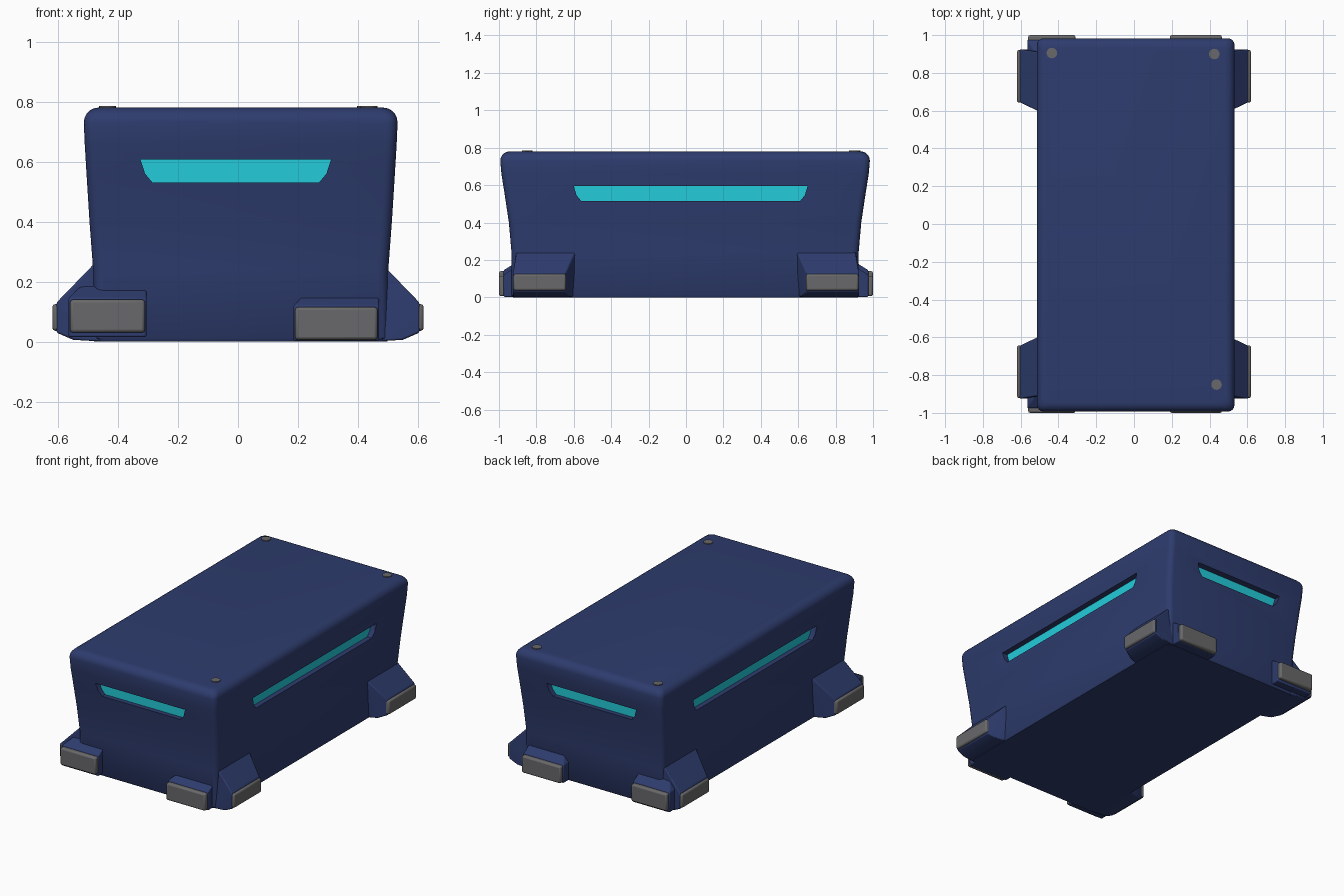
import bpy, bmesh, math
from mathutils import Vector

if "Cube" in bpy.data.objects:
    bpy.data.objects.remove(bpy.data.objects["Cube"])


def material(name, rgb):
    m = bpy.data.materials.new(name)
    m.diffuse_color = (*rgb, 1)
    m.use_nodes = True
    m.node_tree.nodes["Principled BSDF"].inputs["Base Color"].default_value = m.diffuse_color
    return m


BLUE = material("navy blue", (0.027, 0.045, 0.155))
CYAN = material("bright cyan", (0.017, 0.60, 0.70))
GREY = material("mid grey", (0.14, 0.14, 0.145))


def finish(name, bm, mat):
    bmesh.ops.recalc_face_normals(bm, faces=bm.faces)
    me = bpy.data.meshes.new(name)
    bm.to_mesh(me)
    bm.free()
    ob = bpy.data.objects.new(name, me)
    bpy.context.collection.objects.link(ob)
    me.materials.append(mat)
    return ob


def activate(ob):
    bpy.ops.object.select_all(action='DESELECT')
    ob.select_set(True)
    bpy.context.view_layer.objects.active = ob


def smooth(ob):
    activate(ob)
    bpy.ops.object.shade_smooth_by_angle(angle=math.radians(35))


def hull(name, pts, mat, bevel=0.0):
    """Convex block through the given points, with softened edges."""
    bm = bmesh.new()
    for p in pts:
        bm.verts.new(p)
    bmesh.ops.convex_hull(bm, input=bm.verts)
    bmesh.ops.dissolve_limit(bm, angle_limit=0.02, verts=bm.verts, edges=bm.edges)
    ob = finish(name, bm, mat)
    if bevel:
        mod = ob.modifiers.new("soft edges", 'BEVEL')
        mod.width, mod.segments = bevel, 2
        smooth(ob)
    return ob


def box_pts(x0, x1, y0, y1, z0, z1):
    return [(x, y, z) for x in (x0, x1) for y in (y0, y1) for z in (z0, z1)]


# Body: rounded rectangles lofted up a flared profile (z, half width, half length)
CX, CY, R = 0.009, -0.005, 0.035
profile = [(0, 0.488, 0.92), (0.012, 0.494, 0.928), (0.24, 0.492, 0.928),
           (0.40, 0.504, 0.942), (0.56, 0.514, 0.966), (0.66, 0.520, 0.982)]
for i in range(6):
    a = math.radians(18 * i)
    profile.append((0.73 + 0.05 * math.sin(a), 0.475 + 0.048 * math.cos(a),
                    0.940 + 0.048 * math.cos(a)))
bm = bmesh.new()
rings = []
for z, hx, hy in profile:
    ring = []
    for q, (sx, sy) in enumerate([(1, 1), (-1, 1), (-1, -1), (1, -1)]):
        for k in range(5):
            a = math.radians(90 * q + 22.5 * k)
            ring.append(bm.verts.new((CX + sx * (hx - R) + R * math.cos(a),
                                      CY + sy * (hy - R) + R * math.sin(a), z)))
    rings.append(ring)
n = len(rings[0])
for lo, hi in zip(rings, rings[1:]):
    for i in range(n):
        bm.faces.new((lo[i], lo[(i + 1) % n], hi[(i + 1) % n], hi[i]))
bm.faces.new(rings[0][::-1])
bm.faces.new(rings[-1])
body = finish("body", bm, BLUE)

# Light slots: trapezoid recesses on all four walls, each with a glowing floor
# (name, outward direction, wall distance, low/high end, z range)
slots = [("front", (0, -1), 0.972, -0.325, 0.31, 0.53, 0.607),
         ("back", (0, 1), 0.962, -0.31, 0.325, 0.53, 0.607),
         ("right", (1, 0), 0.523, -0.60, 0.65, 0.515, 0.595),
         ("left", (-1, 0), 0.506, -0.65, 0.60, 0.515, 0.595)]
DEPTH = 0.04
for name, (dx, dy), wall, a, b, z0, z1 in slots:
    out, along = Vector((dx, dy, 0)), Vector((-dy, dx, 0))
    outline = [(a, z1), (a + 0.015, z0 + 0.03), (a + 0.04, z0),
               (b - 0.04, z0), (b - 0.015, z0 + 0.03), (b, z1)]

    def slab(d0, d1):
        return [out * d + along * t + Vector((0, 0, z))
                for d in (d0, d1) for t, z in outline]
    cutter = hull(name + "_slot_cutter", slab(wall - DEPTH, wall + 0.1), BLUE)
    cutter.hide_render = True
    mod = body.modifiers.new("slot", 'BOOLEAN')
    mod.operation, mod.solver, mod.object = 'DIFFERENCE', 'EXACT', cutter
    activate(body)
    bpy.ops.object.modifier_apply(modifier=mod.name)
    bpy.data.objects.remove(cutter)
    hull(name + "_light_strip", slab(wall - DEPTH - 0.003, wall - DEPTH + 0.005), CYAN)
smooth(body)

# Corner feet: flared brackets on the long sides, flat ones on the ends
for sy, end in ((-1, "front"), (1, "back")):
    for sx, side in ((-1, "left"), (1, "right")):
        tag = end + "_" + side
        bracket = [(0.45, 0.57, 0.29), (0.45, 0.90, 0.29), (0.45, 0.59, 0), (0.45, 0.925, 0),
                   (0.605, 0.645, 0.13), (0.605, 0.925, 0.13),
                   (0.605, 0.645, 0.03), (0.605, 0.925, 0.03),
                   (0.55, 0.62, 0.006), (0.55, 0.925, 0.006)]
        hull(tag + "_side_foot", [(sx * x, sy * y, z) for x, y, z in bracket], BLUE, 0.006)
        pad = box_pts(0.585, 0.619, 0.642, 0.922, 0.036, 0.125)
        hull(tag + "_side_pad", [(sx * x, sy * y, z) for x, y, z in pad], GREY, 0.01)

        x0, x1, z0, z1 = (-0.56, -0.31, 0.03, 0.14) if sx < 0 else (0.19, 0.465, 0.006, 0.115)
        m = 0.005
        foot = box_pts(x0 - m, x1 + m, 0.87, 0.975, max(z0 - 0.015, 0.002), z1 + m)
        foot += [(x0 + 0.06, 0.87, z1 + 0.07), (x1 + m, 0.87, z1 + 0.07)]
        hull(tag + "_end_foot", [(x, sy * y, z) for x, y, z in foot], BLUE, 0.006)
        pad = box_pts(x0, x1, 0.95, 1.0, z0, z1)
        hull(tag + "_end_pad", [(x, sy * y, z) for x, y, z in pad], GREY, 0.01)

# Round studs on three corners of the lid
for i, (x, y) in enumerate([(-0.435, 0.905), (0.425, 0.90), (0.437, -0.85)]):
    ring = [(x + 0.028 * math.cos(t * math.pi / 8), y + 0.028 * math.sin(t * math.pi / 8), z)
            for t in range(16) for z in (0.77, 0.785)]
    smooth(hull("lid_stud_%d" % (i + 1), ring, GREY))
